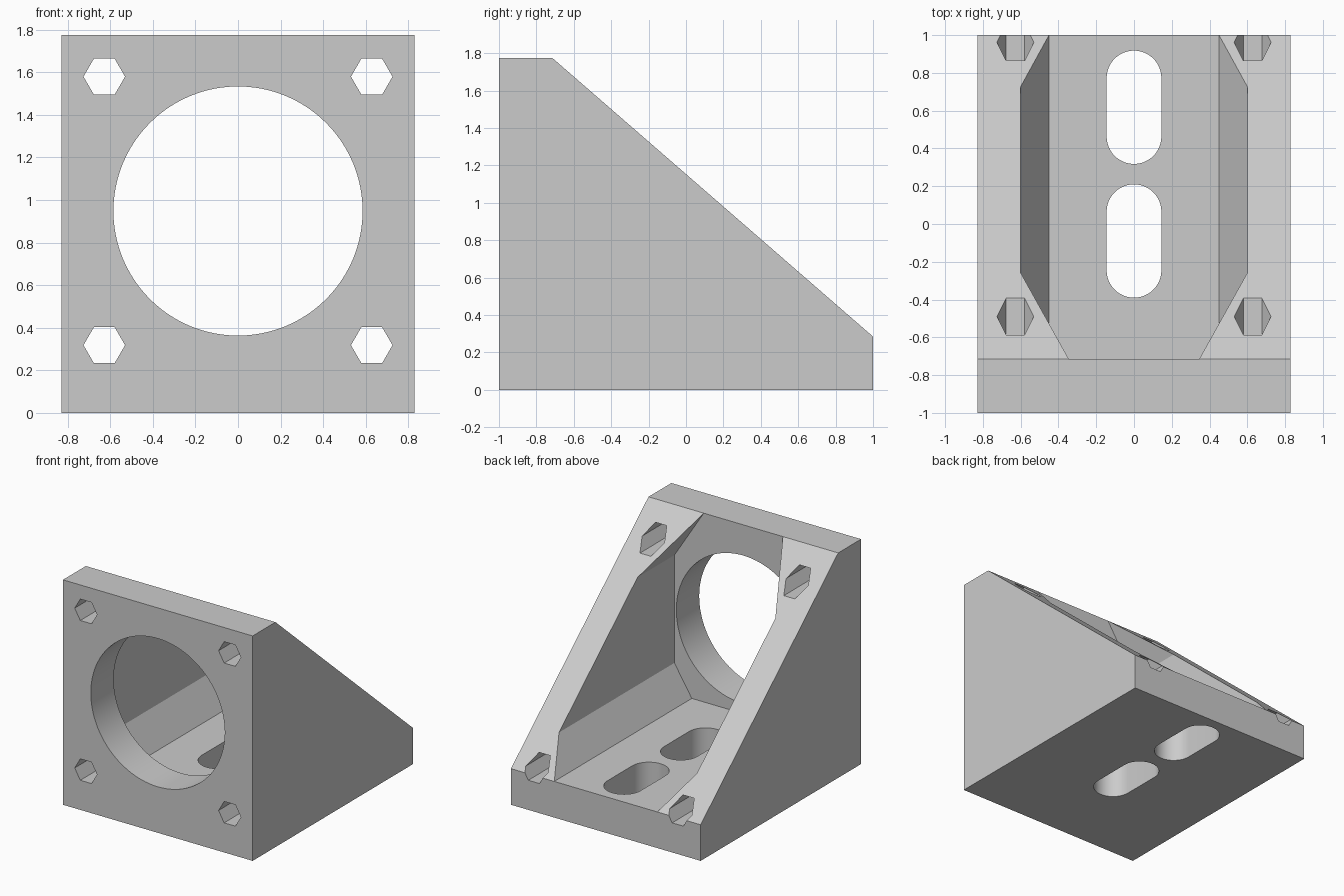
import bpy
import bmesh
from math import cos, sin, pi, radians
from mathutils import Vector

default = bpy.data.objects.get("Cube")
if default:
    bpy.data.objects.remove(default, do_unlink=True)

HALF_W, HEIGHT, WALL = 0.828, 1.775, 0.285
WALL_BACK = -1 + WALL

grey = bpy.data.materials.new("light grey")
grey.use_nodes = True
grey.diffuse_color = (0.6, 0.6, 0.6, 1)
grey.node_tree.nodes["Principled BSDF"].inputs["Base Color"].default_value = (0.6, 0.6, 0.6, 1)


def prism(name, points, offset):
    """Extrude a closed outline of 3D points along an offset."""
    bm = bmesh.new()
    face = bm.faces.new([bm.verts.new(p) for p in points])
    moved = bmesh.ops.extrude_face_region(bm, geom=[face])["geom"]
    bmesh.ops.translate(bm, vec=Vector(offset),
                        verts=[v for v in moved if isinstance(v, bmesh.types.BMVert)])
    bmesh.ops.recalc_face_normals(bm, faces=bm.faces)
    mesh = bpy.data.meshes.new(name)
    bm.to_mesh(mesh)
    bm.free()
    mesh.materials.append(grey)
    obj = bpy.data.objects.new(name, mesh)
    bpy.context.collection.objects.link(obj)
    return obj


def ring(cx, cz, radius, sides, y):
    return [(cx + radius * cos(2 * pi * i / sides), y, cz + radius * sin(2 * pi * i / sides))
            for i in range(sides)]


def slot(y_mid, radius, half_len, steps=24):
    """Upright outline of a round-ended slot running along y."""
    points = []
    for side, start in ((1, 0), (-1, pi)):
        for i in range(steps + 1):
            a = start + pi * i / steps
            points.append((radius * cos(a), y_mid + side * (half_len - radius) + radius * sin(a), -0.1))
    return points


# Solid wedge body from its side profile
profile = [(-1, 0), (1, 0), (1, WALL), (WALL_BACK, HEIGHT), (-1, HEIGHT)]
bracket = prism("motor_bracket", [(-HALF_W, y, z) for y, z in profile], (2 * HALF_W, 0, 0))

# Chamfered pocket between the side walls
half = [(0.45, WALL), (0.602, 0.525), (0.602, 1.375), (0.265, 1.9)]
section = half + [(-x, z) for x, z in reversed(half)]
cutters = [prism("pocket_cutter", [(x, WALL_BACK, z) for x, z in section], (0, 2, 0))]

# Large round opening in the front wall
cutters.append(prism("opening_cutter", ring(0, 0.948, 0.585, 96, -1.1), (0, 0.6, 0)))

# Hexagonal bolt channels running front to back
for x in (-0.628, 0.628):
    for z in (0.318, 1.579):
        cutters.append(prism("bolt_cutter", ring(x, z, 0.0975, 6, -1.1), (0, 2.2, 0)))

# Mounting slots through the floor
for y in (-0.09, 0.618):
    cutters.append(prism("slot_cutter", slot(y, 0.145, 0.3), (0, 0, 0.6)))

# Cut everything, then remove the cutters
bpy.ops.object.select_all(action='DESELECT')
bpy.context.view_layer.objects.active = bracket
bracket.select_set(True)
for cutter in cutters:
    cutter.hide_render = True
    mod = bracket.modifiers.new("cut", 'BOOLEAN')
    mod.operation, mod.solver, mod.object = 'DIFFERENCE', 'EXACT', cutter
    bpy.ops.object.modifier_apply(modifier=mod.name)
    bpy.data.objects.remove(cutter, do_unlink=True)

bpy.ops.object.shade_smooth_by_angle(angle=radians(25))
